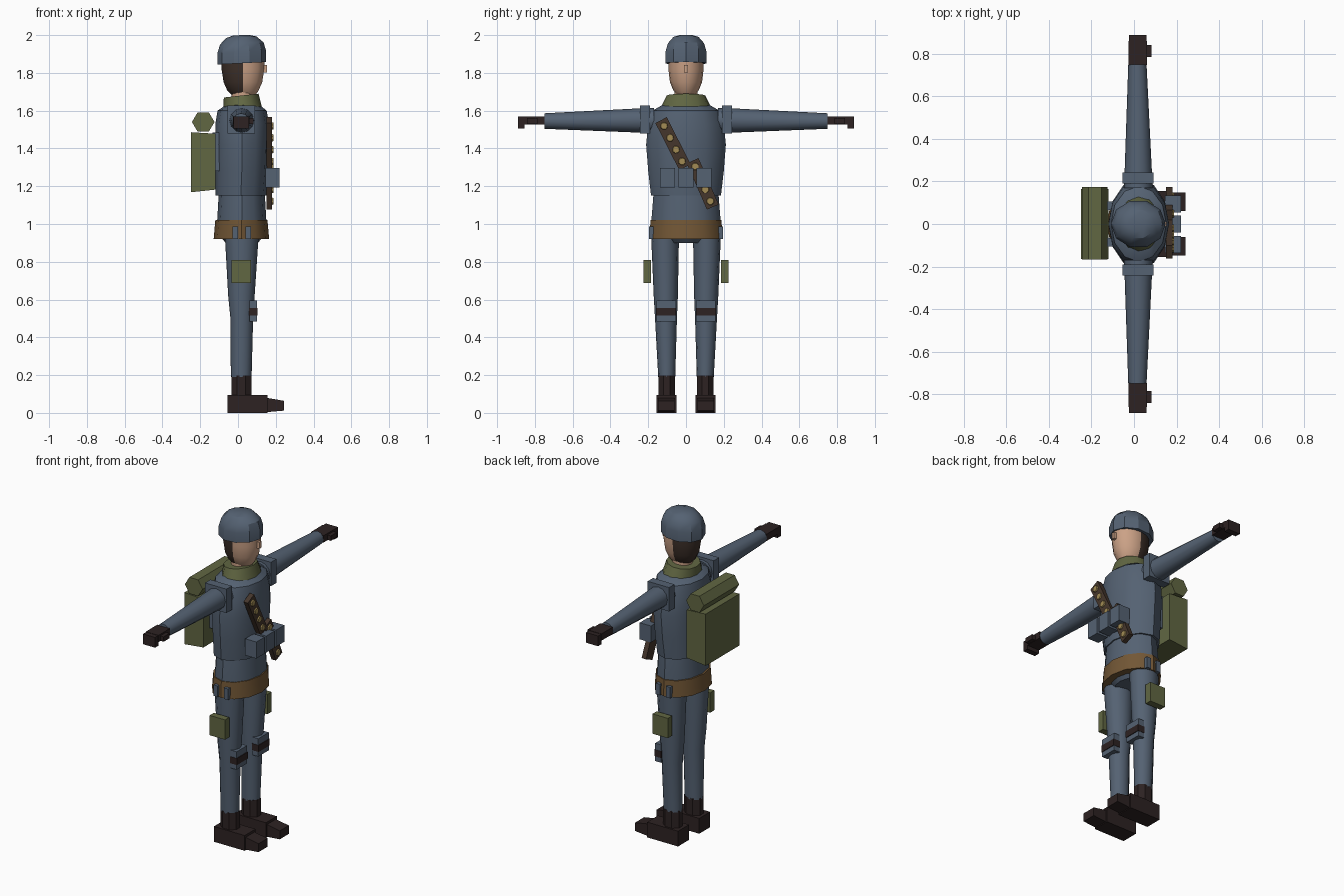
import bpy, bmesh, math
from mathutils import Matrix, Vector

if "Cube" in bpy.data.objects:
    bpy.data.objects.remove(bpy.data.objects["Cube"])


def mat(name, rgb):
    m = bpy.data.materials.new(name)
    m.diffuse_color = (*rgb, 1)
    m.use_nodes = True
    m.node_tree.nodes["Principled BSDF"].inputs["Base Color"].default_value = m.diffuse_color
    return m


BLUE = mat("slate blue cloth", (0.09, 0.122, 0.17))
GREEN = mat("olive canvas", (0.12, 0.135, 0.055))
BELT = mat("tan leather", (0.17, 0.095, 0.036))
BOOT = mat("dark leather", (0.026, 0.016, 0.016))
SKIN = mat("skin", (0.60, 0.36, 0.24))
HAIR = mat("brown hair", (0.046, 0.029, 0.022))
STRAP = mat("brown strap", (0.06, 0.037, 0.025))
GOLD = mat("brass", (0.36, 0.26, 0.09))


def finish(name, bm, *mats, angle=35):
    bmesh.ops.recalc_face_normals(bm, faces=bm.faces)
    me = bpy.data.meshes.new(name)
    bm.to_mesh(me)
    bm.free()
    for m in mats:
        me.materials.append(m)
    me.shade_smooth()
    me.set_sharp_from_angle(angle=math.radians(angle))
    ob = bpy.data.objects.new(name, me)
    bpy.context.collection.objects.link(ob)
    return ob


def loft(name, rings, m, n=12, axis="z", tilt=0.0, rule=None, extra=(), phase=0.0, angle=35):
    """Rings are (t, centre_a, centre_b, radius_a, radius_b) along z or y."""
    bm = bmesh.new()
    loops = []
    for t, ca, cb, ra, rb in rings:
        loop = []
        for i in range(n):
            a = math.tau * i / n + phase
            p, q = ca + ra * math.cos(a), cb + rb * math.sin(a)
            loop.append(bm.verts.new((p, q, t + tilt * p) if axis == "z" else (p, t, q)))
        loops.append(loop)
    for l0, l1 in zip(loops, loops[1:]):
        for i in range(n):
            j = (i + 1) % n
            bm.faces.new((l0[i], l0[j], l1[j], l1[i]))
    bm.faces.new(loops[0])
    bm.faces.new(loops[-1])
    if rule:
        for f in bm.faces:
            f.material_index = rule(f.calc_center_median())
    return finish(name, bm, m, *extra, angle=angle)


def box(name, xs, ys, zs, m, shape=None):
    """Box from ranges; shape may move each corner."""
    bm = bmesh.new()
    bmesh.ops.create_cube(bm, size=1)
    mid = Vector([(r[0] + r[1]) / 2 for r in (xs, ys, zs)])
    size = Vector([abs(r[1] - r[0]) for r in (xs, ys, zs)])
    for v in bm.verts:
        v.co = v.co * size + mid
        if shape:
            v.co = shape(v.co.copy())
    return finish(name, bm, m)


# Torso, hips and belt
loft("upper_torso", [(1.15, .015, 0, .135, .185), (1.28, .02, 0, .14, .2),
                     (1.42, .022, 0, .143, .211), (1.53, .022, 0, .142, .2),
                     (1.6, .022, 0, .13, .178), (1.63, .025, 0, .09, .125)], BLUE)
loft("lower_torso", [(.93, .02, 0, .135, .18), (1.02, .02, 0, .13, .183),
                     (1.16, .02, 0, .122, .172)], BLUE)
loft("hips", [(.9, .02, 0, .085, .1), (.94, .02, 0, .12, .16)], BLUE)
loft("belt", [(.92, .018, 0, .147, .193), (1.02, .018, 0, .138, .188)], BELT)

# Neck, collar and head
loft("neck", [(1.6, .025, 0, .06, .06), (1.74, .025, 0, .06, .06)], SKIN)
loft("collar", [(1.59, .025, 0, .105, .145), (1.678, .017, 0, .092, .102)], GREEN,
     tilt=.11)
loft("head", [(1.685, .03, 0, .064, .05), (1.705, .026, 0, .082, .066),
              (1.75, .026, 0, .102, .085), (1.82, .026, 0, .113, .093),
              (1.9, .026, 0, .113, .093)], SKIN, n=16, extra=(HAIR,),
     rule=lambda c: int(c.x < .024 and 1.69 < c.z))
box("nose", (.13, .153), (-.01, .01), (1.803, 1.842), SKIN)
loft("helmet", [(1.85, .02, 0, .129, .114), (1.91, .02, 0, .129, .114),
                (1.955, .02, 0, .115, .1), (1.988, .018, 0, .08, .07),
                (1.999, .015, 0, .04, .036)], BLUE, n=10, tilt=.05, angle=30)

# Backpack with rolled blanket
def flare(v):
    if v.x < -.2:
        v.z += .008 if v.z > 1.3 else -.014
    return v


box("backpack", (-.25, -.12), (-.165, .165), (1.182, 1.478), GREEN, flare)
loft("blanket_roll", [(-.168, -.184, 1.54, .06, .058), (.175, -.184, 1.54, .06, .058)],
     GREEN, n=6, axis="y")

# Chest pouches
for k in (-1, 0, 1):
    c = k * .096
    box("chest_pouch", (.145, .221), (c - .041, c + .039), (1.194, 1.296), BLUE)


def bandolier(name, top, low, count):
    """Slanted strap across the chest with brass studs."""
    (y1, z1), (y0, z0) = top, low
    length = math.hypot(y1 - y0, z1 - z0)
    rot = Matrix.Rotation(math.asin((y0 - y1) / length), 4, "X")
    place = Matrix.Translation((.166, (y0 + y1) / 2, (z0 + z1) / 2)) @ rot
    bm = bmesh.new()
    bmesh.ops.create_cube(bm, size=1, matrix=place @ Matrix.Diagonal((.03, .068, length, 1)))
    finish(name, bm, STRAP)
    bm = bmesh.new()
    for i in range(count):
        off = length * ((i + .5) / count - .5)
        bmesh.ops.create_cone(
            bm, cap_ends=True, segments=8, radius1=.021, radius2=.018, depth=.009,
            matrix=place @ Matrix.Translation((.018, 0, off)) @ Matrix.Rotation(math.pi / 2, 4, "Y"))
    finish(name + "_studs", bm, GOLD)


bandolier("upper_bandolier", (-.132, 1.55), (-.005, 1.3), 4)
bandolier("lower_bandolier", (.035, 1.335), (.142, 1.09), 4)

# Mirrored limbs and gear
for s in (-1, 1):
    side = "left_" if s > 0 else "right_"

    def mbox(name, xs, ys, zs, m, shape=None):
        box(side + name, xs, (s * ys[0], s * ys[1]), zs, m, shape)

    # Arm
    loft(side + "arm", [(s * .17, .02, 1.548, .067, .066), (s * .25, .02, 1.548, .064, .064),
                        (s * .75, .016, 1.545, .043, .041)], BLUE, axis="y")
    mbox("shoulder_pad", (-.055, .091), (.19, .243), (1.48, 1.627), BLUE)
    mbox("palm", (-.026, .06), (.748, .86), (1.528, 1.57), BOOT)
    mbox("fingers", (-.024, .058), (.855, .89), (1.505, 1.568), BOOT)
    mbox("thumb", (.055, .083), (.785, .842), (1.53, 1.56), BOOT)
    mbox("pack_strap", (-.135, -.09), (.065, .105), (1.28, 1.485), BLUE)

    # Leg
    loft(side + "leg", [(.19, .017, s * .102, .055, .045), (.5, .02, s * .106, .06, .058),
                        (.62, .018, s * .107, .07, .064), (.95, .02, s * .111, .09, .074)], BLUE)
    loft(side + "boot_shaft", [(.08, .018, s * .102, .058, .046),
                               (.198, .018, s * .102, .058, .047)], BOOT, n=8,
         phase=math.pi / 8)
    mbox("foot", (-.055, .155), (.05, .156), (0, .094), BOOT)

    def toe_taper(v):
        if v.x > .2:
            v.z = .012 if v.z < .03 else .064
        return v

    mbox("toe", (.15, .243), (.06, .147), (.004, .08), BOOT, toe_taper)

    # Side pouches, knee pads and belt tabs
    mbox("thigh_pouch", (-.035, .07), (.185, .226), (.688, .81), GREEN)
    mbox("knee_pad", (.06, .1), (.054, .157), (.485, .595), BLUE)
    mbox("knee_strap", (.058, .104), (.052, .159), (.515, .556), BOOT)
    for x in (-.015, .055):
        mbox("belt_tab", (x - .014, x + .014), (.17, .196), (.92, .988), BLUE)
